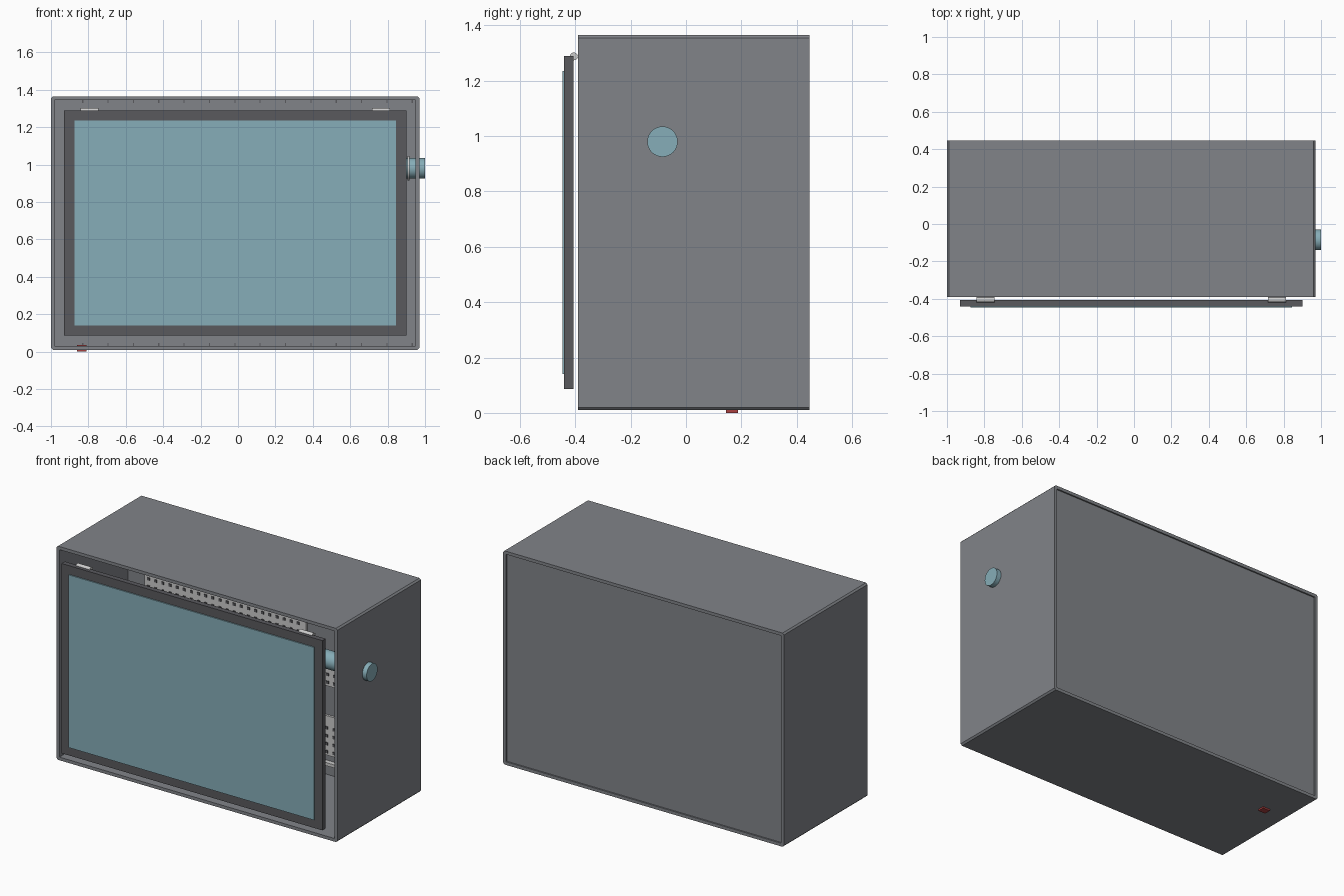
import bpy, bmesh, math

if "Cube" in bpy.data.objects:
    bpy.data.objects.remove(bpy.data.objects["Cube"])


def material(name, rgb):
    m = bpy.data.materials.new(name)
    m.diffuse_color = (*rgb, 1)
    m.use_nodes = True
    m.node_tree.nodes["Principled BSDF"].inputs["Base Color"].default_value = m.diffuse_color
    return m


GLASS = material("teal", (0.24, 0.42, 0.48))
DARK = material("dark_grey", (0.1, 0.1, 0.11))
CASE = material("case_grey", (0.22, 0.23, 0.25))
RED = material("red", (0.4, 0.05, 0.05))


def finish(name, bm, mat=None):
    bmesh.ops.recalc_face_normals(bm, faces=bm.faces)
    me = bpy.data.meshes.new(name)
    bm.to_mesh(me)
    bm.free()
    ob = bpy.data.objects.new(name, me)
    bpy.context.collection.objects.link(ob)
    if mat:
        me.materials.append(mat)
    return ob


def box(name, x0, x1, y0, y1, z0, z1, mat=None):
    bm = bmesh.new()
    bmesh.ops.create_cube(bm, size=1)
    for v in bm.verts:
        v.co.x = x1 if v.co.x > 0 else x0
        v.co.y = y1 if v.co.y > 0 else y0
        v.co.z = z1 if v.co.z > 0 else z0
    return finish(name, bm, mat)


def rod(name, x0, x1, y, z, r, mat=None, n=32):
    # cylinder lying along x
    bm = bmesh.new()
    bmesh.ops.create_cone(bm, cap_ends=True, segments=n, radius1=r, radius2=r, depth=1)
    for v in bm.verts:
        a, b, c = v.co
        v.co = (x0 + (c + 0.5) * (x1 - x0), y + a, z + b)
    for f in bm.faces:
        f.smooth = len(f.verts) == 4
    ob = finish(name, bm, mat)
    for e in ob.data.edges:
        p, q = (ob.data.vertices[i].co for i in e.vertices)
        e.use_edge_sharp = abs(p.x - q.x) < 1e-5
    return ob


def frame(name, outer, inner, y0, y1, chamfer=0, mat=None):
    # rectangular ring (x0, x1, z0, z1) extruded along y
    def loop(r, c):
        x0, x1, z0, z1 = r
        return [(x0 + c, z0), (x1 - c, z0), (x1, z0 + c), (x1, z1 - c),
                (x1 - c, z1), (x0 + c, z1), (x0, z1 - c), (x0, z0 + c)]
    bm = bmesh.new()
    rings = [[bm.verts.new((x, y, z)) for x, z in loop(r, c)]
             for r, c, y in ((outer, chamfer, y0), (outer, chamfer, y1),
                             (inner, 0.001, y1), (inner, 0.001, y0))]
    for i in range(4):
        a, b = rings[i], rings[(i + 1) % 4]
        for j in range(8):
            k = (j + 1) % 8
            bm.faces.new((a[j], a[k], b[k], b[j]))
    return finish(name, bm, mat)


# Case: open-fronted shell with a slightly recessed back panel
frame("case_shell", (-1.0, 0.97, 0.01, 1.365), (-0.98, 0.95, 0.03, 1.345),
      -0.39, 0.447, 0.01, CASE)
box("back_panel", -0.98, 0.95, 0.425, 0.438, 0.03, 1.345, CASE)

# Inner mounting plate
box("mounting_plate", -0.98, 0.95, 0.30, 0.315, 0.03, 1.345, CASE)
for i in range(14):
    x = -0.83 + i * 0.1355
    for z in (0.03, 1.33):
        box("plate_slot", x - 0.003, x + 0.003, 0.294, 0.30, z, z + 0.015, DARK)


# Perforated boards: plate plus an array of small dark holes
def board(name, x0, x1, z0, z1, pitch=0.05):
    box(name, x0, x1, 0.285, 0.30, z0, z1)
    h = box(name + "_holes", x0 + 0.02, x0 + 0.037, 0.28, 0.285, z0 + 0.015, z0 + 0.032, DARK)
    for axis, count in ((0, int((x1 - x0) / pitch)), (2, int((z1 - z0) / pitch))):
        m = h.modifiers.new("repeat", 'ARRAY')
        m.count = count
        m.use_relative_offset = False
        m.use_constant_offset = True
        off = [0, 0, 0]
        off[axis] = pitch
        m.constant_offset_displace = off


board("upper_board", -0.854, 0.276, 0.62, 0.98)
board("right_upper_board", 0.30, 0.60, 0.60, 0.72)
board("lower_board", -0.854, 0.60, 0.16, 0.41)
box("lower_rail", -0.85, 0.60, 0.27, 0.30, 0.10, 0.12)

# Front door with glass
box("door_frame", -0.93, 0.90, -0.44, -0.407, 0.087, 1.29, DARK)
box("door_glass", -0.875, 0.845, -0.447, -0.44, 0.14, 1.235, GLASS)

# Door hinges
for x in (-0.795, 0.765):
    rod("door_hinge", x - 0.048, x + 0.048, -0.405, 1.288, 0.014, n=20)
    box("hinge_leaf", x - 0.048, x + 0.048, -0.405, -0.386, 1.285, 1.293)

# Button through the right wall
rod("side_button", 0.50, 1.0, -0.085, 0.98, 0.055, GLASS)
rod("button_collar", 0.905, 0.916, -0.085, 0.98, 0.066)

# Red plug under the floor
box("red_plug", -0.86, -0.81, 0.145, 0.187, 0.0, 0.035, RED)
